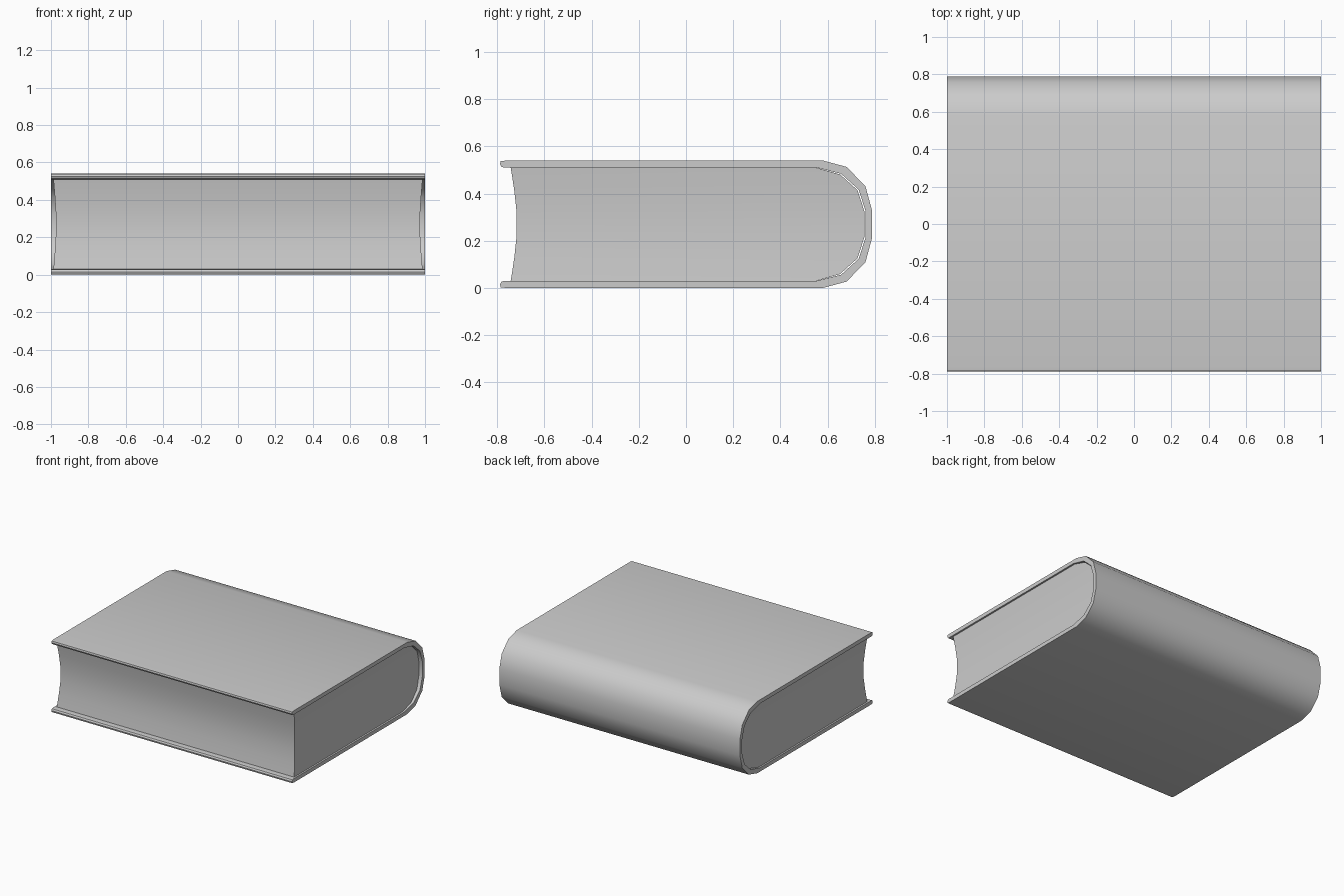
import bpy, bmesh, math

if "Cube" in bpy.data.objects:
    bpy.data.objects.remove(bpy.data.objects["Cube"])

MID = 0.27  # half the thickness of the book


def finish(bm, name):
    bmesh.ops.recalc_face_normals(bm, faces=bm.faces)
    mesh = bpy.data.meshes.new(name)
    bm.to_mesh(mesh)
    bm.free()
    obj = bpy.data.objects.new(name, mesh)
    bpy.context.collection.objects.link(obj)
    bpy.ops.object.select_all(action='DESELECT')
    obj.select_set(True)
    bpy.context.view_layer.objects.active = obj
    bpy.ops.object.shade_smooth_by_angle(angle=math.radians(40))
    return obj


def loft(rings, name, cap=True):
    """Join rings of four points into a closed strip."""
    bm = bmesh.new()
    rows = [[bm.verts.new(p) for p in ring] for ring in rings]
    for a, b in zip(rows, rows[1:]):
        for i in range(4):
            j = (i + 1) % 4
            bm.faces.new((a[i], a[j], b[j], b[i]))
    bm.faces.new(rows[0])
    bm.faces.new(rows[-1])
    return finish(bm, name)


# Cover: half profile as (y, height above middle), fore edge to spine
outer = [(-0.788, 0.255), (-0.785, 0.267), (-0.762, 0.27), (0.58, 0.27),
         (0.68, 0.243), (0.76, 0.162), (0.788, 0.06)]
inner = [(-0.782, 0.243), (-0.768, 0.24), (-0.75, 0.241), (0.55, 0.241),
         (0.657, 0.214), (0.732, 0.146), (0.761, 0.055)]


def mirrored(half):
    return ([(y, MID + h) for y, h in half]
            + [(y, MID - h) for y, h in reversed(half)])


rings = []
for (yo, zo), (yi, zi) in zip(mirrored(outer), mirrored(inner)):
    rings.append([(-1, yo, zo), (1, yo, zo), (1, yi, zi), (-1, yi, zi)])
loft(rings, "cover")

# Page block: hollowed fore edge and slightly hollowed ends, rounded back
half_back = [(0.548, 0.241), (0.653, 0.211), (0.727, 0.144), (0.756, 0.054)]
rings = []
for yb, z in mirrored(half_back):
    t = 1 - abs(z - MID) / 0.241
    bulge = 1 - (1 - t) ** 1.5
    yf = -0.743 + 0.028 * bulge
    x = 0.987 - 0.015 * bulge
    rings.append([(-x, yf, z), (x, yf, z), (x, yb, z), (-x, yb, z)])
loft(rings, "page_block")
